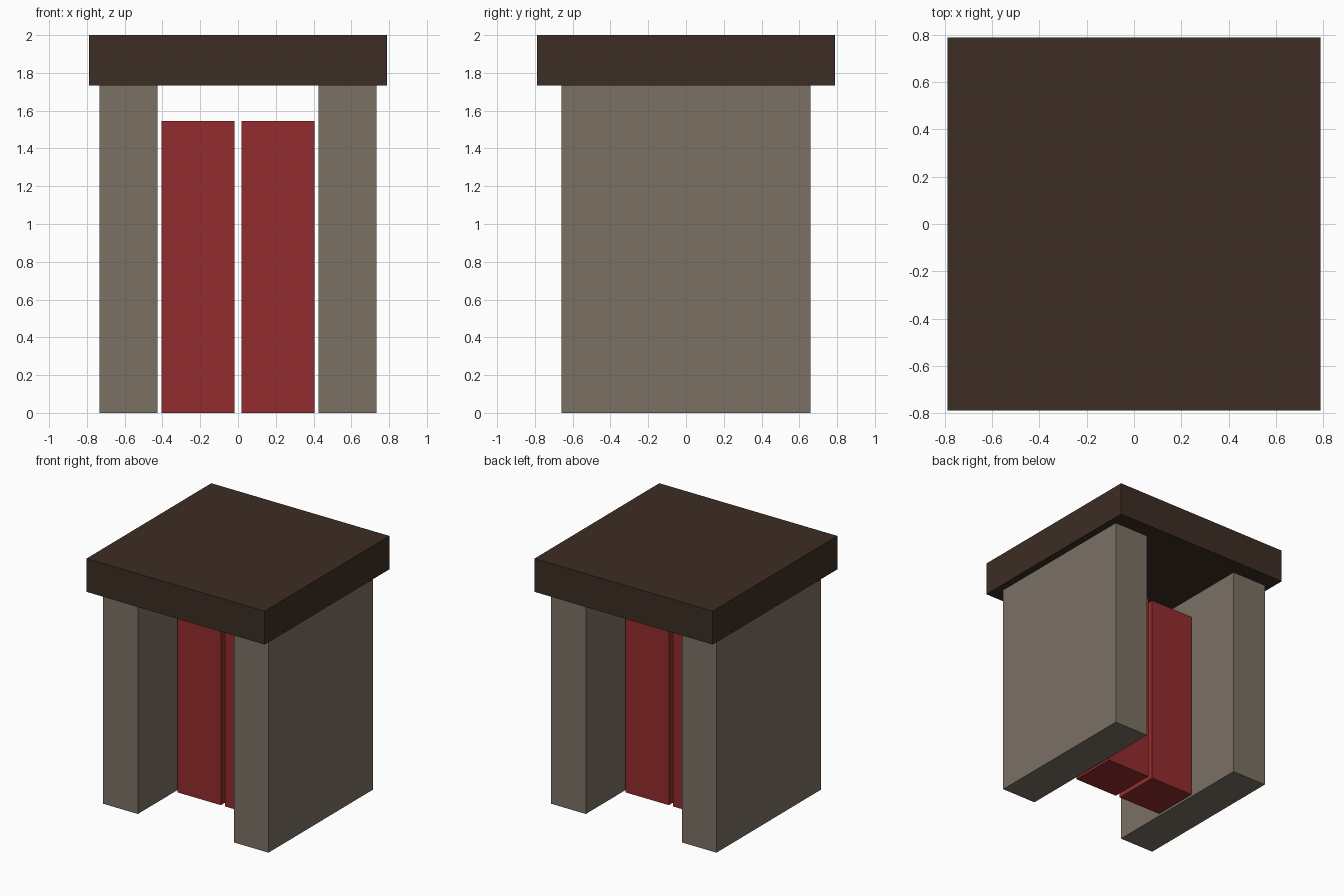
import bpy
import bmesh

if "Cube" in bpy.data.objects:
    bpy.data.objects.remove(bpy.data.objects["Cube"])


def material(name, rgb255):
    """Flat colour from sRGB values."""
    lin = [((c / 255 + 0.055) / 1.055) ** 2.4 for c in rgb255]
    mat = bpy.data.materials.new(name)
    mat.diffuse_color = (*lin, 1.0)
    mat.use_nodes = True
    mat.node_tree.nodes["Principled BSDF"].inputs["Base Color"].default_value = mat.diffuse_color
    return mat


def box(name, x, y, z, mat):
    """Box spanning the given (min, max) ranges."""
    bm = bmesh.new()
    bmesh.ops.create_cube(bm, size=1.0)
    for v in bm.verts:
        for i, (lo, hi) in enumerate((x, y, z)):
            v.co[i] = lo if v.co[i] < 0 else hi
    mesh = bpy.data.meshes.new(name)
    bm.to_mesh(mesh)
    bm.free()
    mesh.materials.append(mat)
    obj = bpy.data.objects.new(name, mesh)
    bpy.context.collection.objects.link(obj)
    return obj


stone = material("grey_stone", (123, 113, 100))
dark_wood = material("dark_brown", (60, 45, 35))
red = material("red_door", (148, 44, 46))

# Flat roof slab
box("roof", (-0.79, 0.79), (-0.79, 0.79), (1.733, 2.0), dark_wood)

# Side walls and door leaves, mirrored left and right
for side, s in (("left", -1), ("right", 1)):
    box(side + "_wall", sorted((s * 0.426, s * 0.733)), (-0.66, 0.66), (0, 1.733), stone)
    box(side + "_door", sorted((s * 0.019, s * 0.405)), (-0.19, 0.19), (0, 1.546), red)
